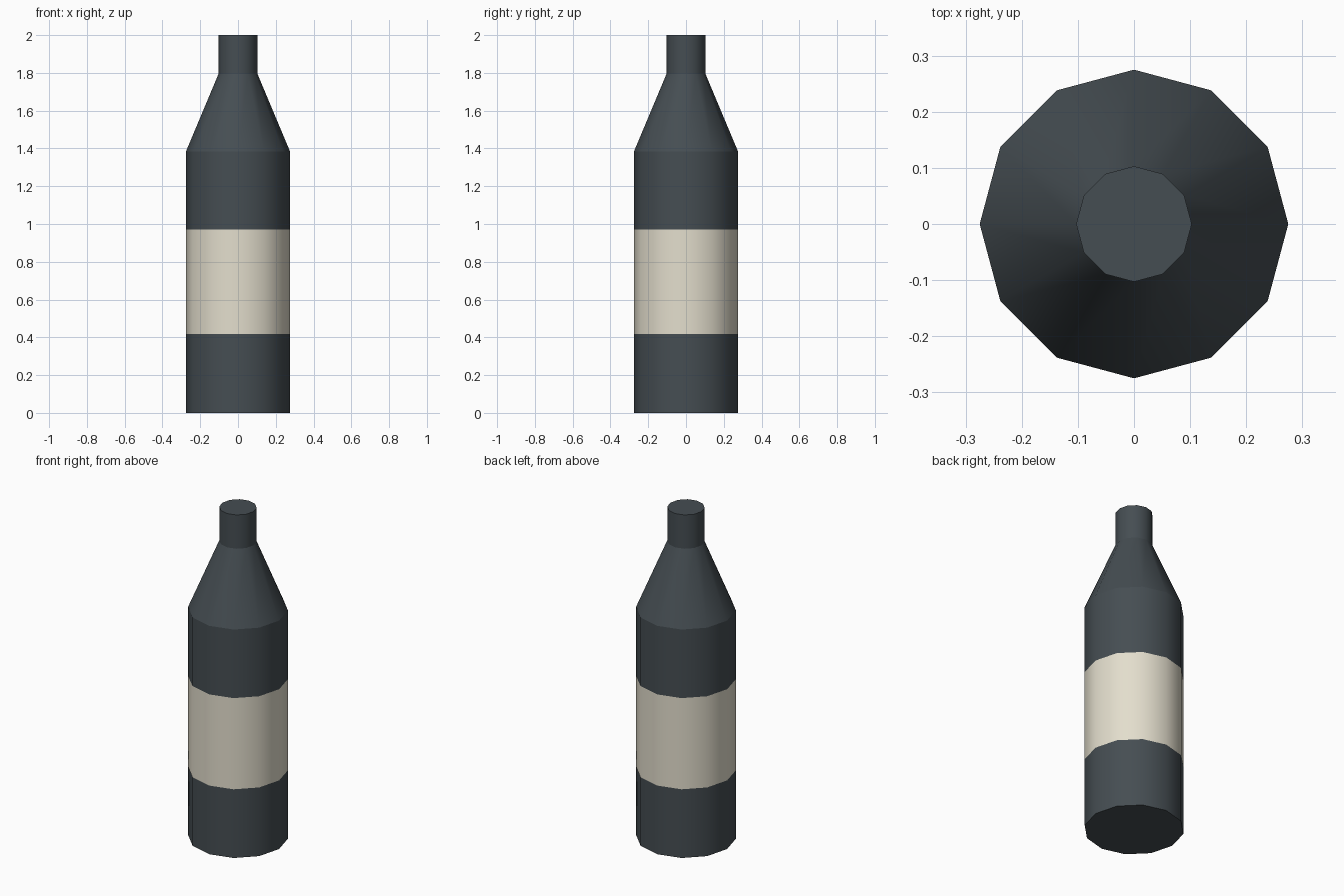
import bpy, bmesh
from math import cos, sin, tau

if "Cube" in bpy.data.objects:
    bpy.data.objects.remove(bpy.data.objects["Cube"])

SIDES = 12


def lathe(name, profile, color, capped):
    """Spin (radius, height) points into a 12-sided shell with crisp rings."""
    bm = bmesh.new()
    rings = [[bm.verts.new((r * cos(tau * i / SIDES), r * sin(tau * i / SIDES), z))
              for i in range(SIDES)] for r, z in profile]
    for low, high in zip(rings, rings[1:]):
        for i in range(SIDES):
            j = (i + 1) % SIDES
            bm.faces.new((low[i], low[j], high[j], high[i])).smooth = True
    if capped:
        bm.faces.new(rings[0][::-1])
        bm.faces.new(rings[-1])
    # Keep the horizontal rings sharp, smooth around the circumference
    for e in bm.edges:
        if abs(e.verts[0].co.z - e.verts[1].co.z) < 1e-5:
            e.smooth = False
    mesh = bpy.data.meshes.new(name)
    bm.to_mesh(mesh)
    bm.free()
    mat = bpy.data.materials.new(name + "_color")
    mat.diffuse_color = color
    mat.use_nodes = True
    mat.node_tree.nodes["Principled BSDF"].inputs["Base Color"].default_value = mat.diffuse_color
    mesh.materials.append(mat)
    obj = bpy.data.objects.new(name, mesh)
    bpy.context.collection.objects.link(obj)
    return obj


# Glass: straight body, tapered shoulder, narrow neck
lathe("bottle", [(0.275, 0), (0.275, 1.385), (0.103, 1.795), (0.103, 2.0)],
      (0.06, 0.075, 0.085, 1), True)

# Paper label wrapped around the body
lathe("label", [(0.2765, 0.417), (0.2765, 0.97)], (0.77, 0.73, 0.61, 1), False)
